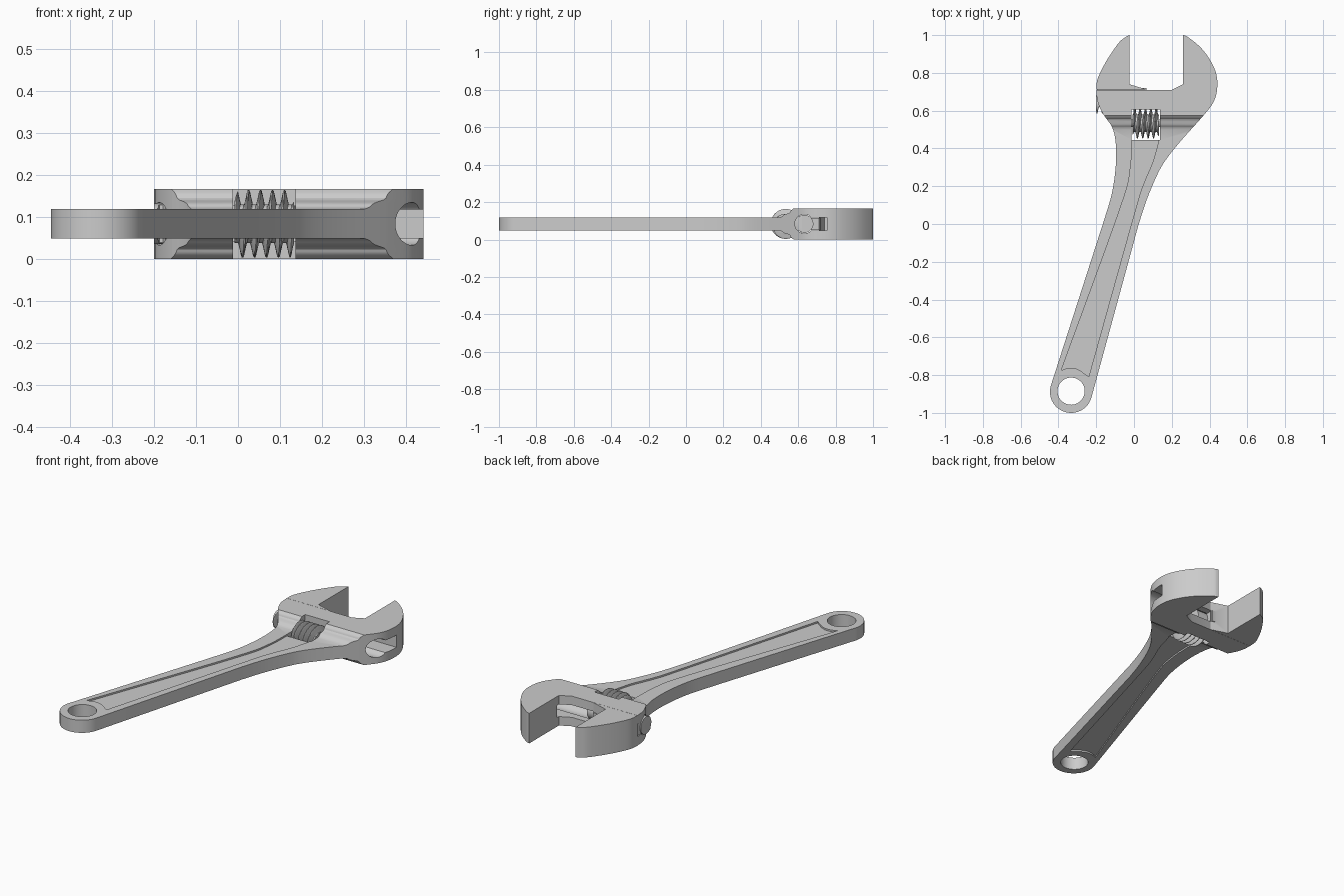
import bpy, bmesh, math
from mathutils import Vector

if "Cube" in bpy.data.objects:
    bpy.data.objects.remove(bpy.data.objects["Cube"])

MID, HEAD, GRIP = 0.0835, 0.0833, 0.035   # centre height, half thicknesses


def spline(pts, n=6):
    """Catmull-Rom curve through 2D points."""
    p = [Vector(q) for q in pts]
    p = [2 * p[0] - p[1]] + p + [2 * p[-1] - p[-2]]
    out = []
    for i in range(1, len(p) - 2):
        a, b, c, d = p[i - 1:i + 3]
        for k in range(n):
            t = k / n
            out.append(0.5 * (2 * b + (c - a) * t + (2 * a - 5 * b + 4 * c - d) * t * t
                              + (3 * b - a - 3 * c + d) * t ** 3))
    return out + [p[-2]]


def finish(name, bm):
    bmesh.ops.recalc_face_normals(bm, faces=bm.faces)
    me = bpy.data.meshes.new(name)
    bm.to_mesh(me)
    bm.free()
    ob = bpy.data.objects.new(name, me)
    bpy.context.collection.objects.link(ob)
    return ob


def prism(name, pts, lo, hi, axis='Z'):
    """Extrude a 2D outline along Z (points are x,y) or X (points are y,z)."""
    bm = bmesh.new()
    place = (lambda p, w: (p[0], p[1], w)) if axis == 'Z' else (lambda p, w: (w, p[0], p[1]))
    f = bm.faces.new([bm.verts.new(place(p, lo)) for p in pts])
    ext = bmesh.ops.extrude_face_region(bm, geom=[f])['geom']
    shift = Vector(place((0, 0), hi - lo))
    bmesh.ops.translate(bm, vec=shift, verts=[g for g in ext if isinstance(g, bmesh.types.BMVert)])
    return finish(name, bm)


def box(name, x0, x1, y0, y1, half):
    return prism(name, [(x0, y0), (x1, y0), (x1, y1), (x0, y1)], MID - half, MID + half)


def circle(cx, cy, r, n=48, a0=0, a1=360, full=True):
    m = n if full else n - 1
    return [(cx + r * math.cos(math.radians(a0 + (a1 - a0) * i / m)),
             cy + r * math.sin(math.radians(a0 + (a1 - a0) * i / m))) for i in range(n)]


def boolean(ob, tool, op='DIFFERENCE'):
    m = ob.modifiers.new(op, 'BOOLEAN')
    m.object, m.operation, m.solver = tool, op, 'EXACT'
    bpy.context.view_layer.objects.active = ob
    bpy.ops.object.modifier_apply(modifier=m.name)
    bpy.data.objects.remove(tool)


def lathe_x(name, x0, x1, steps, point, n=48):
    """Rings along x; point(x, angle) gives (y, z)."""
    bm = bmesh.new()
    rings = []
    for i in range(steps + 1):
        x = x0 + (x1 - x0) * i / steps
        rings.append([bm.verts.new((x, *point(x, 2 * math.pi * k / n))) for k in range(n)])
    for a, b in zip(rings, rings[1:]):
        for k in range(n):
            bm.faces.new((a[k], a[(k + 1) % n], b[(k + 1) % n], b[k]))
    bm.faces.new(rings[0])
    bm.faces.new(rings[-1])
    return finish(name, bm)


def tooth(u):
    """Trapezoid wave, 0 at the root and 1 at the crest."""
    return min(1, max(0, 1.3 - 4 * abs((u % 1) - 0.5)))


# Wrench body: top outline with the fixed jaw, handle and rounded end
right = spline([(.26, 1), (.285, .99), (.35, .937), (.40, .873), (.434, .80), (.441, .725),
                (.423, .65), (.37, .577), (.243, .434), (.164, .333), (.12, .254),
                (.068, .13), (.025, 0)])
left = spline([(-.165, 0), (-.12, .15), (-.098, .29), (-.096, .42), (-.115, .51),
               (-.165, .585), (-.193, .65), (-.2, .71)])
end = circle(-.333, -.888, .112, 32, -16, -198, False)
body = prism('wrench_body', right + end + left + [(.2, .71), (.26, .74)], MID - HEAD, MID + HEAD)

# Side profile: thin handle stepping up to the thick head
half = [(-1.1, GRIP)] + spline([(.5, GRIP), (.513, .04), (.525, .049), (.55, .057)], 4) \
    + spline([(.556, .061), (.562, .072), (.577, HEAD + .001)], 4) + [(1.1, HEAD + .001)]
side = [(y, MID + h) for y, h in half] + [(y, MID - h) for y, h in reversed(half)]
boolean(body, prism('side_profile', side, -.6, .6, 'X'), 'INTERSECT')

# Hanging hole, worm window, slide channel and slot
boolean(body, prism('hole', circle(-.333, -.885, .072), -.1, .3))
boolean(body, box('window', -.012, .137, .445, .605, .2))
boolean(body, prism('channel', circle(.633, MID, .051), -.6, .6, 'X'))
boolean(body, box('slot', -.6, .6, .65, .755, .034))

# Shallow panels on both handle faces
panel = spline([(-.385, -.775), (-.345, -.762), (-.3, -.768), (-.24, -.808)], 4) \
    + spline([(-.232, -.78), (0, .05), (.05, .21), (.1, .33), (.136, .46)]) \
    + spline([(-.011, .46), (-.02, .29), (-.074, .08), (-.378, -.755)])
for s in (-1, 1):
    z = sorted((MID + s * (GRIP - .009), MID + s * (GRIP + .02)))
    boolean(body, prism('panel', panel, *z))

# Sliding jaw with its neck in the slot
jaw_side = spline([(-.2, .711), (-.192, .77), (-.145, .865), (-.08, .96), (-.04, .992), (-.025, 1)])
jaw = prism('sliding_jaw', jaw_side + [(-.025, .74), (.07, .711)], MID - HEAD, MID + HEAD)
boolean(jaw, box('neck', -.195, .065, .66, .72, .032), 'UNION')

# Toothed rack under the sliding jaw
PITCH = .0285


def rack_point(x, a):
    root = -.014 - .034 * tooth((x - .018) / PITCH)
    return .633 + max(.048 * math.cos(a), root), MID + .048 * math.sin(a)


rack = lathe_x('jaw_rack', -.2, .13, 120, rack_point)


# Worm screw with a helical thread
def worm_point(x, a):
    fade = min(1, (x + .008) / .012 + .35, (.133 - x) / .012 + .35)
    r = .046 + .034 * fade * tooth((x - .018) / PITCH + a / (2 * math.pi))
    return .533 + r * math.cos(a), MID + r * math.sin(a)


worm = lathe_x('worm_screw', -.008, .133, 100, worm_point)
pin = prism('worm_pin', circle(.533, MID, .02, 24), -.03, .155, 'X')

# Smooth curved faces, keep hard edges
bpy.ops.object.select_all(action='DESELECT')
for ob in (body, jaw, rack, worm, pin):
    ob.select_set(True)
bpy.context.view_layer.objects.active = body
bpy.ops.object.shade_smooth_by_angle(angle=math.radians(30))
